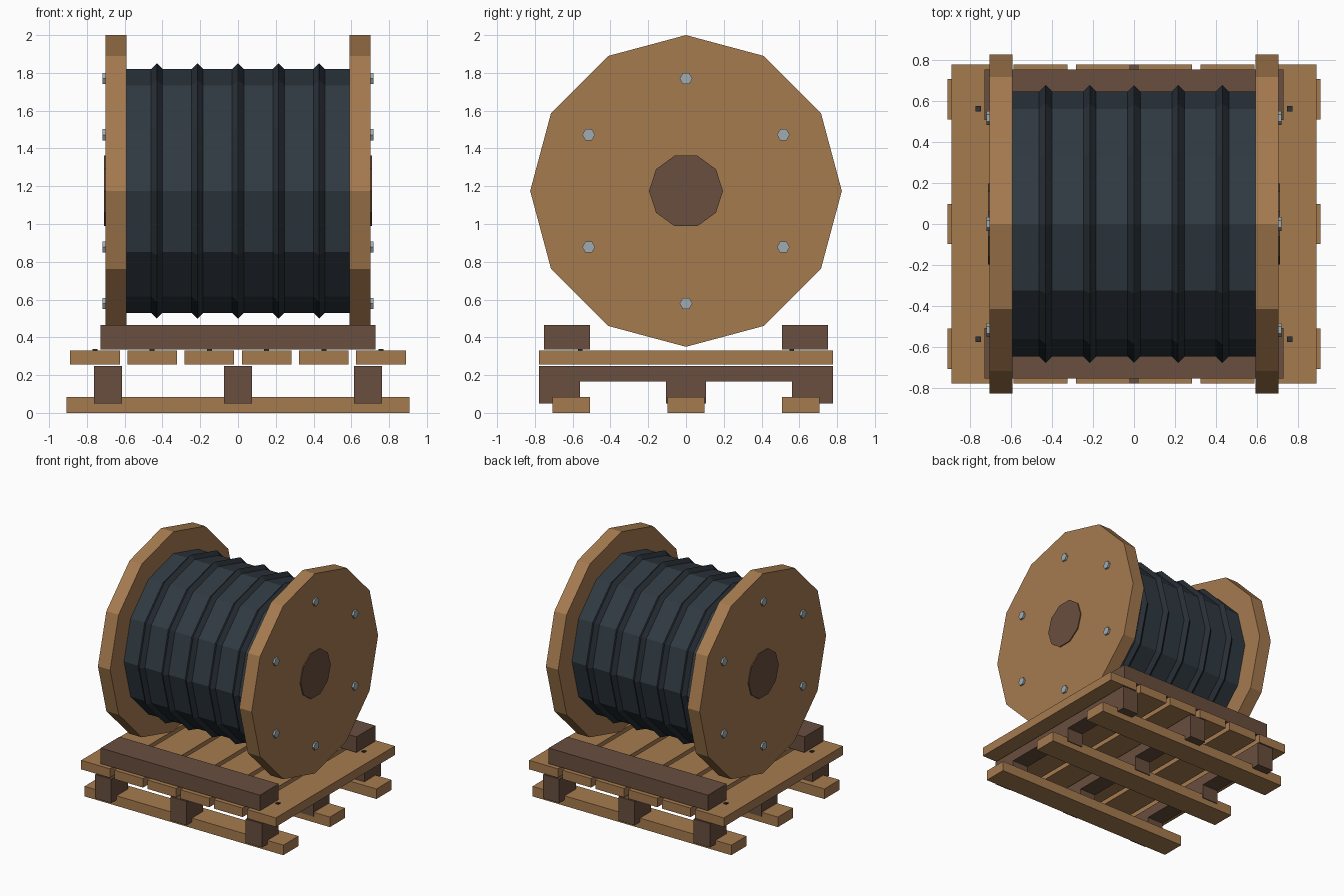
import bpy
import bmesh
from math import pi, sin, cos, radians

cube = bpy.data.objects.get("Cube")
if cube:
    bpy.data.objects.remove(cube)


def material(name, hex_code):
    """Flat colour from an sRGB hex code, stored as linear values."""
    srgb = [int(hex_code[i:i + 2], 16) / 255 for i in (0, 2, 4)]
    linear = [c / 12.92 if c <= 0.04045 else ((c + 0.055) / 1.055) ** 2.4 for c in srgb]
    mat = bpy.data.materials.new(name)
    mat.use_nodes = True
    mat.diffuse_color = (*linear, 1)
    bsdf = mat.node_tree.nodes["Principled BSDF"]
    bsdf.inputs["Base Color"].default_value = (*linear, 1)
    bsdf.inputs["Roughness"].default_value = 0.8
    return mat


LIGHT_WOOD = material("light_wood", "A67B4F")
DARK_WOOD = material("dark_wood", "684E3E")
CABLE = material("cable_blue_black", "303A42")
CABLE_DARK = material("cable_ridge_dark", "272E35")
STEEL = material("bolt_steel", "A0ACB1")
NAIL = material("nail_dark", "30353A")


def finish(obj, name, mat):
    obj.name = name
    obj.data.name = name
    obj.data.materials.append(mat)
    return obj


def box(name, x, y, z, mat):
    """Box from (low, high) ranges on each axis."""
    bpy.ops.mesh.primitive_cube_add(size=1)
    obj = bpy.context.object
    for v in obj.data.vertices:
        v.co = [(r[0] + r[1]) / 2 + c * (r[1] - r[0]) for r, c in zip((x, y, z), v.co)]
    return finish(obj, name, mat)


def drum(name, sides, radius, x, mat, y=0, z=1.175):
    """Prism lying along x between the two ends of range x."""
    bpy.ops.mesh.primitive_cylinder_add(
        vertices=sides, radius=radius, depth=x[1] - x[0],
        location=((x[0] + x[1]) / 2, y, z), rotation=(0, pi / 2, 0))
    return finish(bpy.context.object, name, mat)


def around(centre, width):
    return (centre - width / 2, centre + width / 2)


def side_range(side, near, far):
    return tuple(sorted((side * near, side * far)))


AXLE_Z = 1.175

# Cable winding with raised ridges
drum("cable_winding", 12, 0.645, (-0.6, 0.6), CABLE)
for i in range(5):
    bpy.ops.mesh.primitive_torus_add(
        major_segments=12, minor_segments=4, major_radius=0.645, minor_radius=0.031,
        location=((i - 2) * 0.215, 0, AXLE_Z), rotation=(0, pi / 2, 0))
    finish(bpy.context.object, f"cable_ridge_{i + 1}", CABLE_DARK)

# Reel flanges, hubs and bolts on both ends
for side, label in ((1, "left"), (-1, "right")):
    drum(f"flange_{label}", 12, 0.825, side_range(side, 0.59, 0.702), LIGHT_WOOD)
    drum(f"hub_{label}", 10, 0.196, side_range(side, 0.66, 0.71), DARK_WOOD)
    for i in range(6):
        a = radians(90 + 60 * i)
        drum(f"bolt_{label}_{i + 1}", 6, 0.034, side_range(side, 0.68, 0.718), STEEL,
             0.595 * cos(a), AXLE_Z + 0.595 * sin(a))

# Cradle beams beside the reel
for side, label in ((-1, "front"), (1, "back")):
    box(f"cradle_beam_{label}", (-0.727, 0.727), side_range(side, 0.507, 0.752),
        (0.336, 0.465), DARK_WOOD)

# Deck boards with nails
for i in range(6):
    cx = (i - 2.5) * 0.303
    box(f"deck_board_{i + 1}", around(cx, 0.263), (-0.777, 0.777), (0.256, 0.33), LIGHT_WOOD)
    for side, label in ((-1, "front"), (1, "back")):
        box(f"nail_{label}_{i + 1}", around(cx, 0.026), around(side * 0.56, 0.026),
            (0.32, 0.338), NAIL)

# Notched stringers: half profile mirrored in y, extruded along x
half = [(0.105, 0.05), (0.105, 0.165), (0.56, 0.165), (0.56, 0.05), (0.777, 0.05), (0.777, 0.248)]
profile = half + [(-y, z) for y, z in reversed(half)]
for i in range(3):
    low, high = around((i - 1) * 0.688, 0.147)
    bm = bmesh.new()
    face = bm.faces.new([bm.verts.new((low, y, z)) for y, z in profile])
    grown = bmesh.ops.extrude_face_region(bm, geom=[face])["geom"]
    moved = [g for g in grown if isinstance(g, bmesh.types.BMVert)]
    bmesh.ops.translate(bm, verts=moved, vec=(high - low, 0, 0))
    bmesh.ops.recalc_face_normals(bm, faces=bm.faces)
    mesh = bpy.data.meshes.new("stringer")
    bm.to_mesh(mesh)
    bm.free()
    obj = bpy.data.objects.new("stringer", mesh)
    bpy.context.collection.objects.link(obj)
    finish(obj, f"stringer_{i + 1}", DARK_WOOD)

# Bottom boards
for i in range(3):
    box(f"bottom_board_{i + 1}", (-0.908, 0.908), around((i - 1) * 0.607, 0.197),
        (0, 0.083), LIGHT_WOOD)
